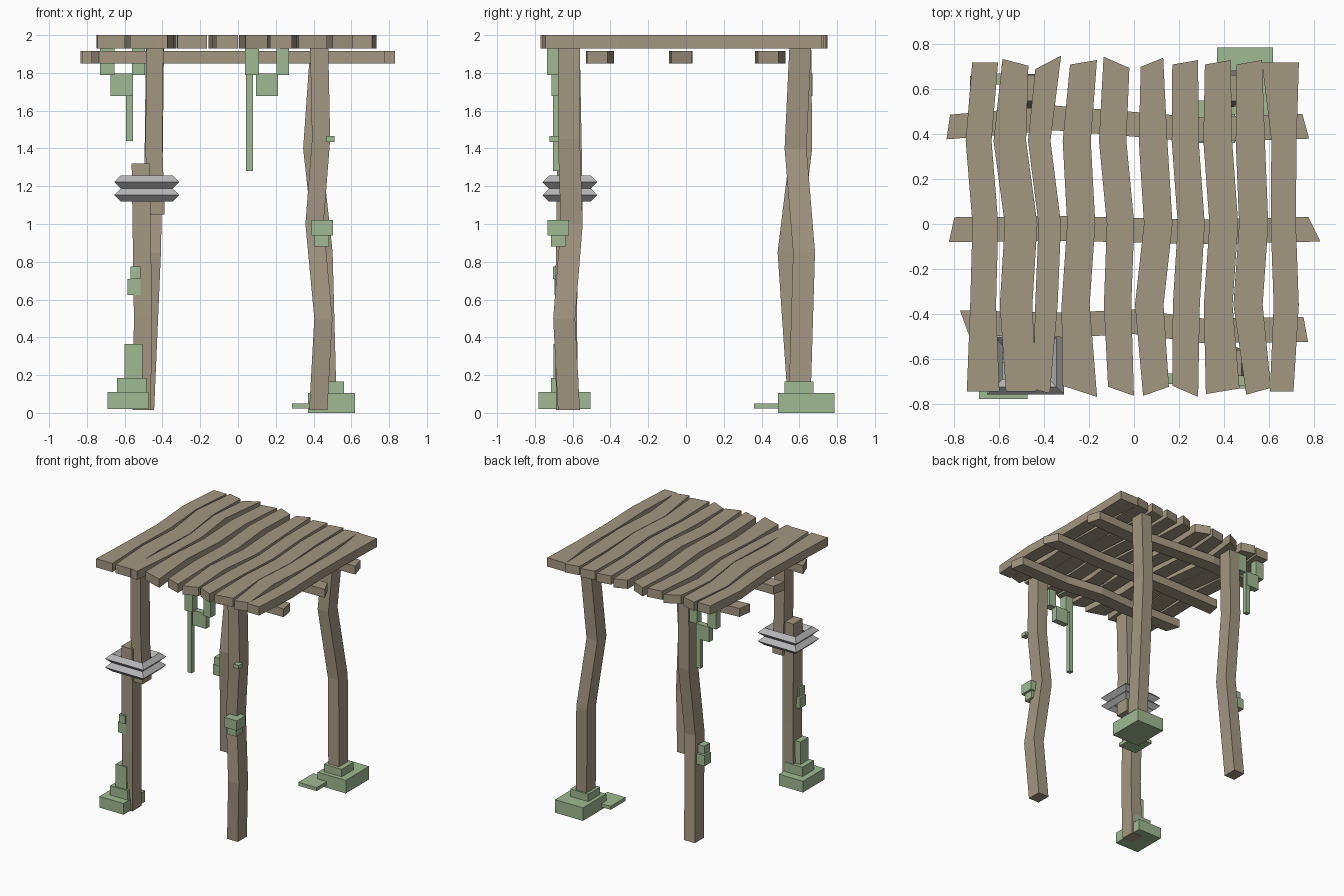
import bpy
import bmesh
from mathutils import Vector

default_cube = bpy.data.objects.get("Cube")
if default_cube:
    bpy.data.objects.remove(default_cube, do_unlink=True)


def make_material(name, colour):
    material = bpy.data.materials.new(name)
    material.use_nodes = True
    material.diffuse_color = (*colour, 1)
    shader = material.node_tree.nodes["Principled BSDF"]
    shader.inputs["Base Color"].default_value = (*colour, 1)
    shader.inputs["Roughness"].default_value = 0.9
    return material


WOOD = make_material("weathered wood", (0.37, 0.31, 0.22))
MOSS = make_material("pale moss", (0.35, 0.49, 0.29))
METAL = make_material("grey metal", (0.47, 0.47, 0.48))


def loft(name, sections, material, closed=False):
    """Skin a run of four-cornered sections, capped unless closed in a loop."""
    bm = bmesh.new()
    rings = [[bm.verts.new(point) for point in section] for section in sections]
    pairs = list(zip(rings, rings[1:]))
    if closed:
        pairs.append((rings[-1], rings[0]))
    else:
        bm.faces.new(rings[0])
        bm.faces.new(rings[-1])
    for first, second in pairs:
        for i in range(4):
            j = (i + 1) % 4
            bm.faces.new((first[i], first[j], second[j], second[i]))
    bmesh.ops.recalc_face_normals(bm, faces=bm.faces)
    mesh = bpy.data.meshes.new(name)
    bm.to_mesh(mesh)
    bm.free()
    mesh.materials.append(material)
    obj = bpy.data.objects.new(name, mesh)
    bpy.context.collection.objects.link(obj)
    return obj


def rectangle(x, y, z, half_x, half_y):
    """Corners of a level rectangle."""
    return [(x + sx * half_x, y + sy * half_y, z)
            for sx, sy in ((-1, -1), (1, -1), (1, 1), (-1, 1))]


def post(name, nodes, half_x=0.048, half_y=0.058):
    """Crooked upright through (x, y, z) nodes."""
    loft(name, [rectangle(*node, half_x, half_y) for node in nodes], WOOD)


def moss(name, x_range, y_range, z_range):
    """Rectangular clump of moss."""
    x, y = sum(x_range) / 2, sum(y_range) / 2
    half_x = (x_range[1] - x_range[0]) / 2
    half_y = (y_range[1] - y_range[0]) / 2
    loft(name, [rectangle(x, y, z, half_x, half_y) for z in z_range], MOSS)


# Roof planks: centre line from back to front, widths, slant of the sawn ends
DECK_BOTTOM, DECK_TOP = 1.93, 2.0
STATIONS = (0.72, 0.37, 0, -0.36, -0.745)


def plank(index, centres, widths, back_slant=0, front_slant=0):
    back, middle, front = widths
    spans = (back, middle, middle, middle, front)
    slants = (back_slant, 0, 0, 0, front_slant)
    sections = []
    for x, y, width, slant in zip(centres, STATIONS, spans, slants):
        left, right = x - width / 2, x + width / 2
        sections.append([(left, y - slant, DECK_BOTTOM), (right, y + slant, DECK_BOTTOM),
                         (right, y + slant, DECK_TOP), (left, y - slant, DECK_TOP)])
    loft(f"roof_plank_{index}", sections, WOOD)


plank(1, (-.663, -.692, -.662, -.672, -.672), (.115, .115, .145))
plank(2, (-.528, -.553, -.503, -.525, -.503), (.115, .145, .135), -.015)
plank(3, (-.382, -.422, -.375, -.39, -.412), (.115, .1, .075), .03, -.01)
plank(4, (-.225, -.255, -.235, -.26, -.242), (.12, .125, .155), .01, -.025)
plank(5, (-.078, -.095, -.06, -.073, -.058), (.115, .122, .115), -.025, -.02)
plank(6, (.08, .085, .108, .068, .098), (.1, .127, .115), .02, .02)
plank(7, (.228, .228, .255, .233, .228), (.115, .12, .115), .01, -.025)
plank(8, (.373, .373, .4, .375, .395), (.115, .128, .15), .01, .012)
plank(9, (.513, .518, .533, .508, .555), (.115, .13, .11), .01, .015)
plank(10, (.652, .668, .665, .678, .658), (.165, .112, .105))


# Beams under the roof, running across the model
def beam(name, nodes, left_slant, right_slant, bottom=1.85, top=1.917, half=0.055):
    sections = []
    for i, (x, y) in enumerate(nodes):
        slant = left_slant if i == 0 else right_slant if i == len(nodes) - 1 else 0
        sections.append([(x - slant, y - half, bottom), (x + slant, y + half, bottom),
                         (x + slant, y + half, top), (x - slant, y - half, top)])
    loft(name, sections, WOOD)


beam("back_beam", [(-.827, .432), (-.35, .472), (.3, .42), (.765, .435)], .008, -.015)
beam("middle_beam", [(-.812, -.025), (-.3, -.02), (.3, -.035), (.803, -.023)], .012, -.027)
beam("front_beam", [(-.755, -.44), (-.3, -.45), (0, -.435), (.3, -.475), (.765, -.47)],
     -.02, -.01)

# Crooked posts; the front right one is snapped and spliced
post("front_left_post", [(.425, -.62, .015), (.452, -.645, .5), (.405, -.605, 1),
                         (.44, -.62, 1.45), (.43, -.62, DECK_BOTTOM)])
post("back_left_post", [(.475, .6, .015), (.453, .625, .85),
                        (.393, .58, 1.4), (.43, .605, DECK_BOTTOM)])
post("back_right_post", [(-.492, .6, .015), (-.456, .543, .85),
                         (-.446, .61, 1.4), (-.44, .605, DECK_BOTTOM)])
post("front_right_post_lower", [(-.51, -.63, .015), (-.503, -.635, .5), (-.515, -.625, 1.32)])
post("front_right_post_upper", [(-.433, -.605, 1.05), (-.445, -.61, 1.4),
                                (-.44, -.62, DECK_BOTTOM)], .045)


# Metal bands round the splice: diamond section swept round a rectangle
def band(name, centre, half_x, half_y, thickness=0.035):
    sections = []
    for sx, sy in ((-1, -1), (1, -1), (1, 1), (-1, 1)):
        corner = Vector((sx * half_x, sy * half_y, 0)) + centre
        outward = Vector((sx, sy, 0)) * thickness
        rise = Vector((0, 0, thickness))
        sections.append([corner + outward, corner + rise, corner - outward, corner - rise])
    loft(name, sections, METAL, closed=True)


for label, height in (("upper", 1.222), ("lower", 1.153)):
    band(f"{label}_metal_band", Vector((-.483, -.615, height)), .137, .11)

# Moss at the foot of the front right post
moss("front_right_foot_moss", (-.69, -.475), (-.78, -.505), (.02, .11))
moss("front_right_step_moss", (-.64, -.485), (-.715, -.57), (.11, .185))
moss("front_right_tall_moss", (-.6, -.505), (-.702, -.6), (.185, .365))

# Moss at the foot of the back left post
moss("back_left_foot_moss", (.37, .62), (.488, .785), (0, .105))
moss("back_left_step_moss", (.4, .56), (.522, .675), (.105, .165))
moss("back_left_flat_moss", (.287, .45), (.36, .55), (.022, .05))

# Small clumps part way up the posts
for side, y in (("front", -.655), ("back", .56)):
    moss(f"{side}_right_clump", (-.585, -.515), (y - .04, y + .04), (.625, .71))
    moss(f"{side}_right_clump_top", (-.57, -.515), (y - .05, y + .02), (.71, .775))
moss("front_left_clump", (.39, .502), (-.733, -.62), (.94, 1.02))
moss("front_left_clump_base", (.402, .483), (-.715, -.635), (.88, .94))
moss("front_left_tuft", (.465, .512), (-.722, -.672), (1.435, 1.465))


# Moss hanging from the roof edge
def hanging_moss(name, y, outer, inner, block, strand, strand_bottom):
    for part, x_range in (("outer", outer), ("inner", inner)):
        moss(f"{name}_{part}_root", x_range, (y - .03, y + .03), (1.79, DECK_BOTTOM))
    moss(f"{name}_block", block, (y - .008, y + .04), (1.677, 1.797))
    moss(f"{name}_strand", strand, (y, y + .035), (strand_bottom, 1.797))


hanging_moss("front_hanging_moss", -.705, (.038, .11), (.205, .27),
             (.095, .213), (.042, .08), 1.28)
hanging_moss("back_hanging_moss", .63, (-.73, -.655), (-.56, -.492),
             (-.675, -.557), (-.594, -.555), 1.44)
